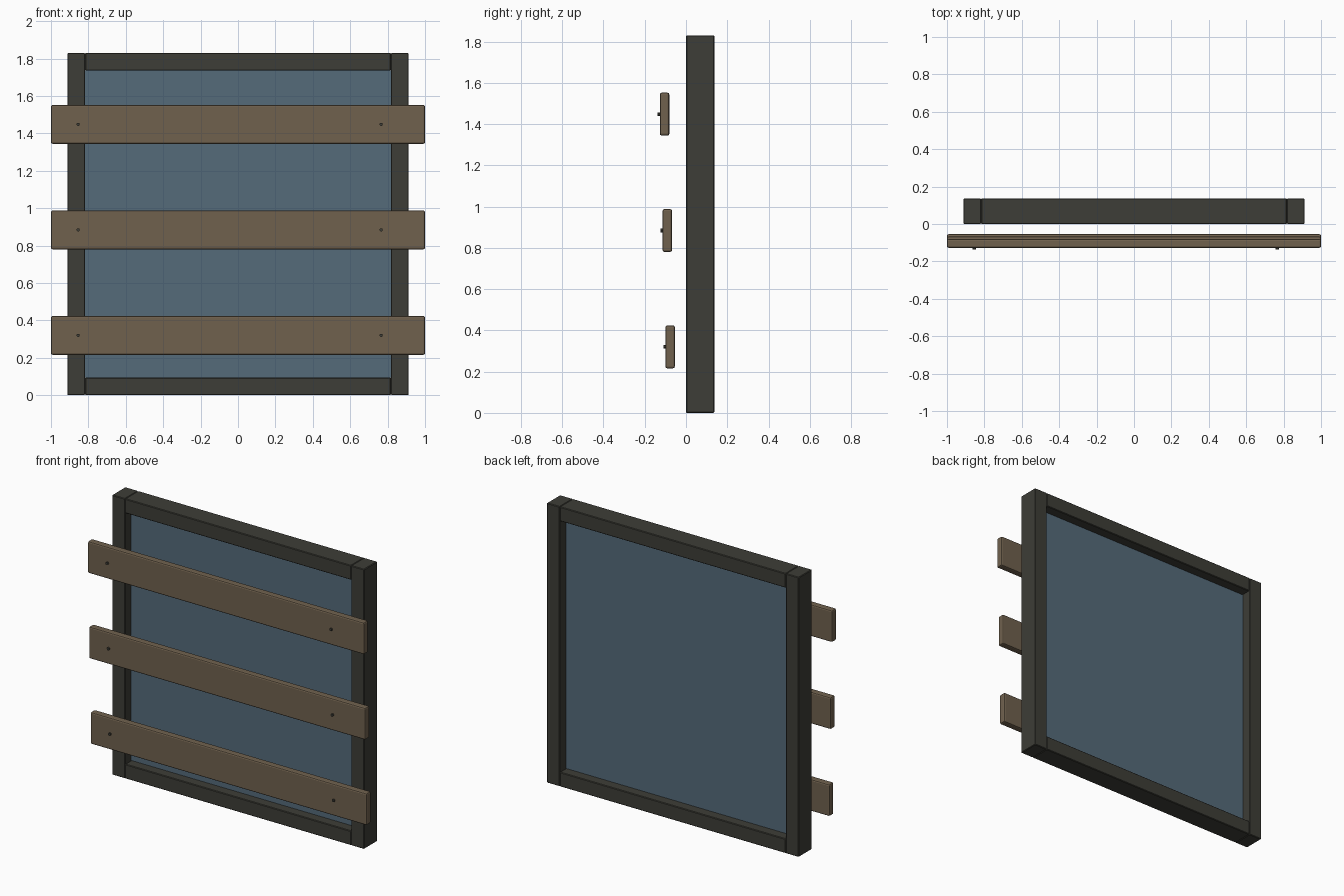
import bpy
import math

cube = bpy.data.objects.get("Cube")
if cube:
    bpy.data.objects.remove(cube, do_unlink=True)


def material(name, rgb):
    mat = bpy.data.materials.new(name)
    mat.use_nodes = True
    color = (*rgb, 1.0)
    mat.diffuse_color = color
    mat.node_tree.nodes["Principled BSDF"].inputs["Base Color"].default_value = color
    return mat


DARK = material("dark frame", (0.047, 0.047, 0.038))
WOOD = material("brown wood", (0.162, 0.12, 0.076))
GLASS = material("blue grey glass", (0.091, 0.147, 0.195))


def box(name, low, high, mat, bevel=0.0, segments=1):
    """Box between two corners, with optional bevelled edges."""
    center = [(a + b) / 2 for a, b in zip(low, high)]
    bpy.ops.mesh.primitive_cube_add(size=1, location=center)
    obj = bpy.context.object
    obj.name = name
    obj.scale = [b - a for a, b in zip(low, high)]
    bpy.ops.object.transform_apply(location=False, rotation=False, scale=True)
    obj.data.materials.append(mat)
    if bevel:
        mod = obj.modifiers.new("Bevel", "BEVEL")
        mod.width = bevel
        mod.segments = segments
    return obj


HALF_W, HEIGHT, DEPTH, BAR = 0.912, 1.83, 0.137, 0.094
INNER = HALF_W - BAR

# Frame posts and rails
for side, x in (("left", INNER), ("right", -HALF_W)):
    box(f"frame_post_{side}", (x, 0, 0), (x + BAR, DEPTH, HEIGHT), DARK, 0.004)
for side, z in (("bottom", 0), ("top", HEIGHT - BAR)):
    box(f"frame_rail_{side}", (-INNER, 0, z), (INNER, DEPTH, z + BAR), DARK, 0.004)

# Pane in the middle of the frame depth
box("window_pane", (-INNER, 0.064, BAR), (INNER, 0.073, HEIGHT - BAR), GLASS)

# Boards step forward towards the top, each with two nails
for i, label in enumerate(("lower", "middle", "upper")):
    z = 0.32 + 0.564 * i
    front = -0.1 - 0.0135 * i
    box(f"board_{label}", (-1, front, z - 0.104), (1, front + 0.046, z + 0.104),
        WOOD, 0.009, 2)
    for side, x in (("right", -0.855), ("left", 0.765)):
        bpy.ops.mesh.primitive_cylinder_add(
            vertices=8, radius=0.009, depth=0.02,
            location=(x, front, z), rotation=(math.pi / 2, 0, 0))
        nail = bpy.context.object
        nail.name = f"nail_{label}_{side}"
        nail.data.materials.append(DARK)
